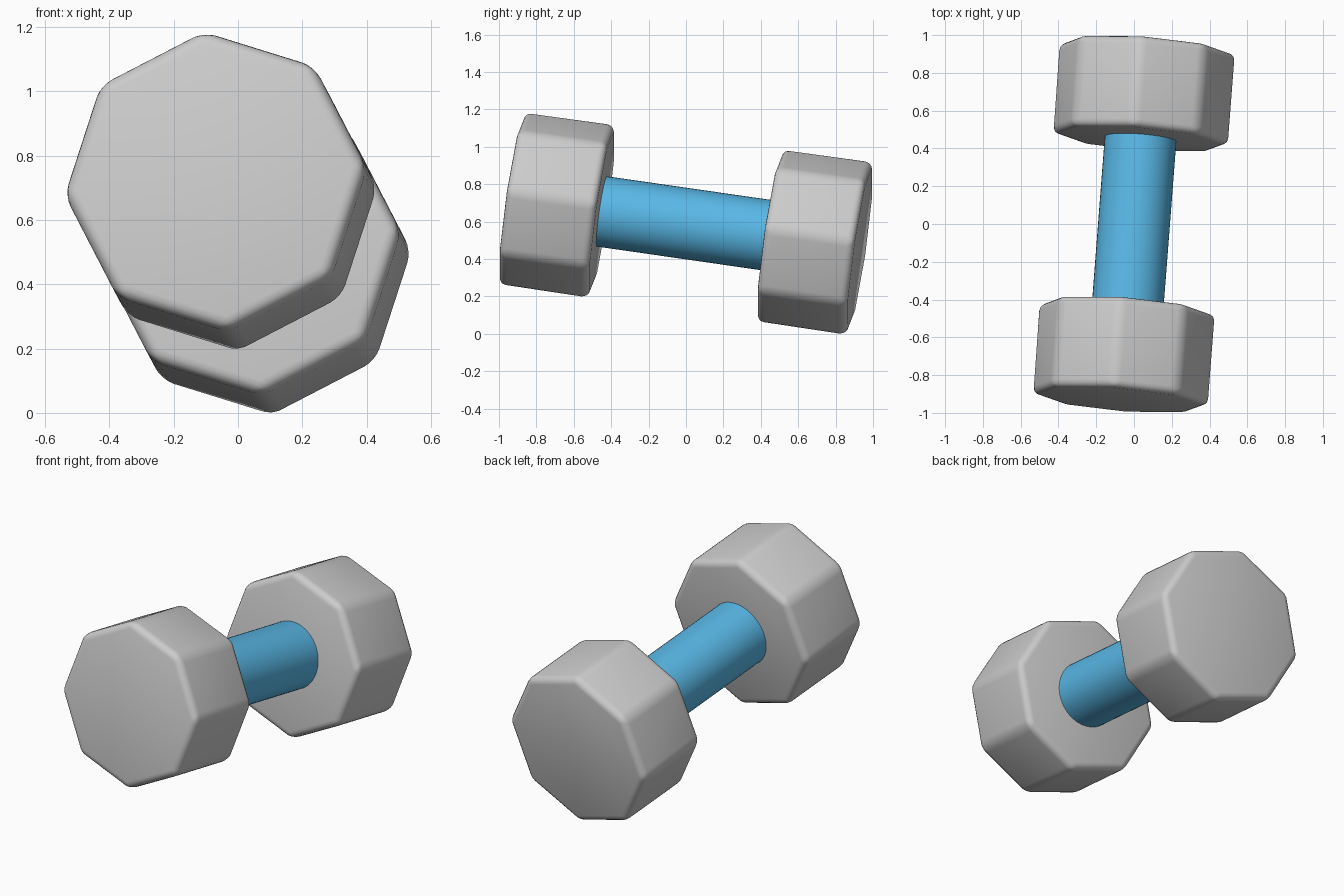
import bpy, math
from mathutils import Vector, Matrix

if "Cube" in bpy.data.objects:
    bpy.data.objects.remove(bpy.data.objects["Cube"])

# Tilted frame of the dumbbell: local z runs along the handle
axis = Vector((0.077, 1, -0.144)).normalized()
a = math.radians(4.6)
u = Vector((math.cos(a), 0, math.sin(a)))
u = (u - axis * u.dot(axis)).normalized()
v = axis.cross(u)
FRAME = Matrix.Translation((0, 0, 0.59)) @ Matrix((u, v, axis)).transposed().to_4x4()


def prism(name, sides, radius, depth, offset):
    bpy.ops.mesh.primitive_cylinder_add(vertices=sides, radius=radius, depth=depth)
    ob = bpy.context.object
    ob.name = name
    # put the first corner on local x
    ob.data.transform(Matrix.Rotation(math.pi / 2, 4, 'Z'))
    ob.matrix_world = FRAME @ Matrix.Translation((0, 0, offset))
    return ob


# Octagonal weights with rounded edges
for name, side in (("front_weight", -1), ("back_weight", 1)):
    head = prism(name, 8, 0.473, 0.487, side * 0.699)
    bev = head.modifiers.new("rounded_edges", 'BEVEL')
    bev.width = 0.04
    bev.segments = 4
    bev.limit_method = 'ANGLE'
    bev.angle_limit = math.radians(30)
    bpy.ops.object.modifier_apply(modifier=bev.name)
    bpy.ops.object.shade_smooth_by_angle(angle=math.radians(35))

# Round blue handle
handle = prism("handle", 48, 0.19, 1.0, 0)
bpy.ops.object.shade_smooth_by_angle(angle=math.radians(35))
blue = bpy.data.materials.new("blue_grip")
blue.diffuse_color = (0.10, 0.48, 0.80, 1)
blue.use_nodes = True
blue.node_tree.nodes["Principled BSDF"].inputs["Base Color"].default_value = blue.diffuse_color
handle.data.materials.append(blue)
